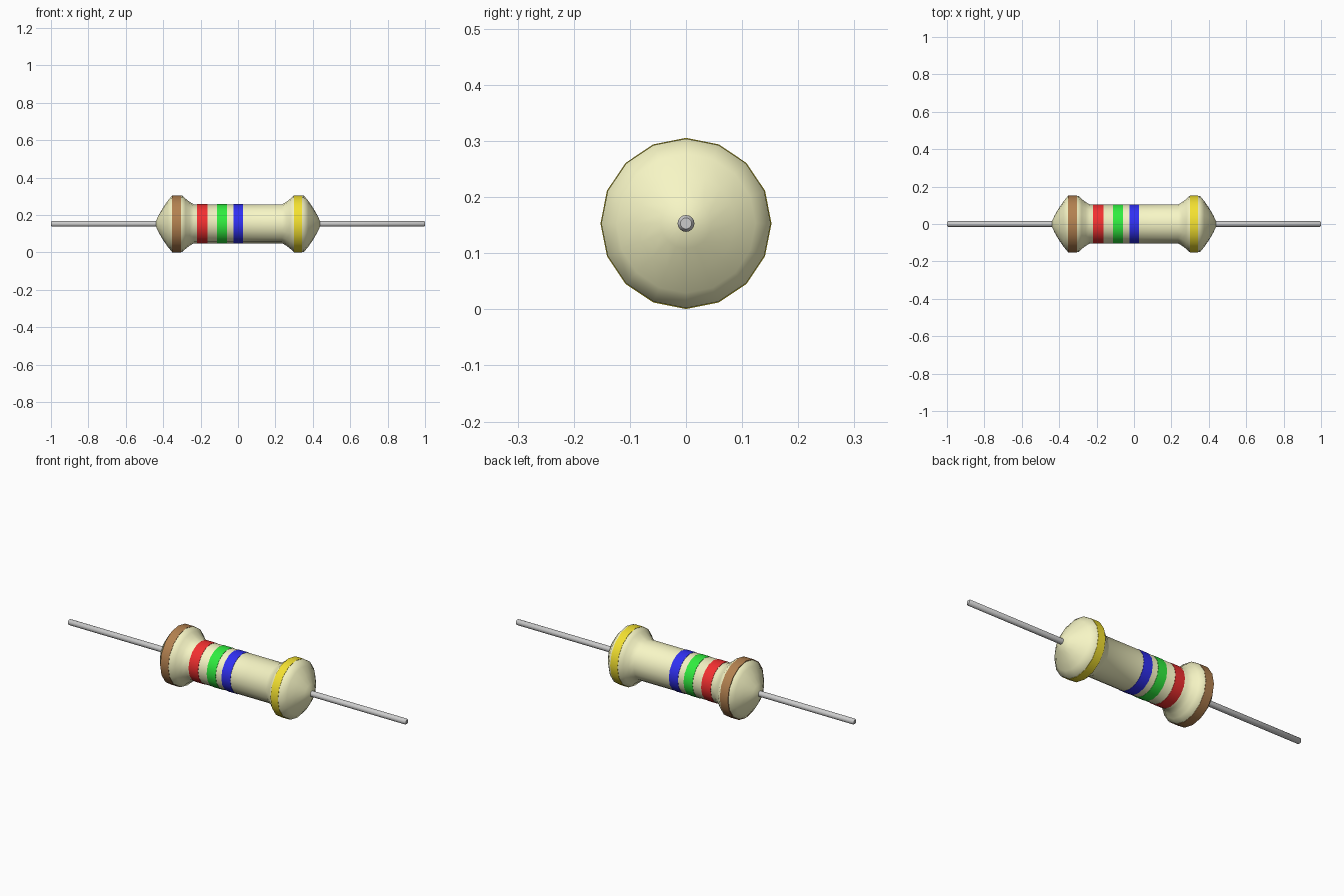
import bpy, bmesh, math

if "Cube" in bpy.data.objects:
    bpy.data.objects.remove(bpy.data.objects["Cube"])

CENTRE_Z = 0.153
SIDES = 16


def material(name, rgb):
    m = bpy.data.materials.new(name)
    m.diffuse_color = (*rgb, 1)
    m.use_nodes = True
    m.node_tree.nodes["Principled BSDF"].inputs["Base Color"].default_value = m.diffuse_color
    return m


def lathe(name, profile, sides=SIDES, mat=None, angle=40):
    """Revolve (x, radius) points around the lengthwise x axis."""
    bm = bmesh.new()
    rings = []
    for x, r in profile:
        rings.append([bm.verts.new((x, r * math.sin(2 * math.pi * i / sides),
                                    r * math.cos(2 * math.pi * i / sides)))
                      for i in range(sides)])
    for a, b in zip(rings, rings[1:]):
        for i in range(sides):
            j = (i + 1) % sides
            bm.faces.new((a[i], a[j], b[j], b[i]))
    bm.faces.new(rings[0])
    bm.faces.new(rings[-1])
    bmesh.ops.recalc_face_normals(bm, faces=bm.faces)
    mesh = bpy.data.meshes.new(name)
    bm.to_mesh(mesh)
    bm.free()
    obj = bpy.data.objects.new(name, mesh)
    bpy.context.collection.objects.link(obj)
    obj.location.z = CENTRE_Z
    if mat:
        mesh.materials.append(mat)
    bpy.ops.object.select_all(action='DESELECT')
    obj.select_set(True)
    bpy.context.view_layer.objects.active = obj
    bpy.ops.object.shade_smooth_by_angle(angle=math.radians(angle))
    return obj


# Ceramic body: mirrored half profile with domed ends and flared caps
half = [(0.438, 0.016), (0.425, 0.045), (0.40, 0.088), (0.375, 0.124),
        (0.352, 0.151), (0.298, 0.151), (0.28, 0.134), (0.258, 0.117), (0.236, 0.104)]
profile = [(-x, r) for x, r in half] + half[::-1]
lathe("resistor_body", profile, mat=material("cream", (0.93, 0.92, 0.56)), angle=60)

# Colour bands: thin sleeves on the body
bands = [("brown_band", -0.354, -0.306, 0.151, (0.45, 0.22, 0.08)),
         ("red_band", -0.219, -0.163, 0.104, (0.9, 0.03, 0.03)),
         ("green_band", -0.112, -0.059, 0.104, (0.03, 0.85, 0.05)),
         ("blue_band", -0.025, 0.028, 0.104, (0.03, 0.03, 0.9)),
         ("gold_band", 0.299, 0.342, 0.151, (0.9, 0.75, 0.03))]
for name, x0, x1, r, rgb in bands:
    lathe(name, [(x0, r + 0.0015), (x1, r + 0.0015)], mat=material(name, rgb))

# Wire leads with slightly chamfered tips
for side, s in (("left", -1), ("right", 1)):
    lathe(side + "_lead", [(s * 0.42, 0.015), (s * 0.994, 0.015), (s * 1.0, 0.010)])
